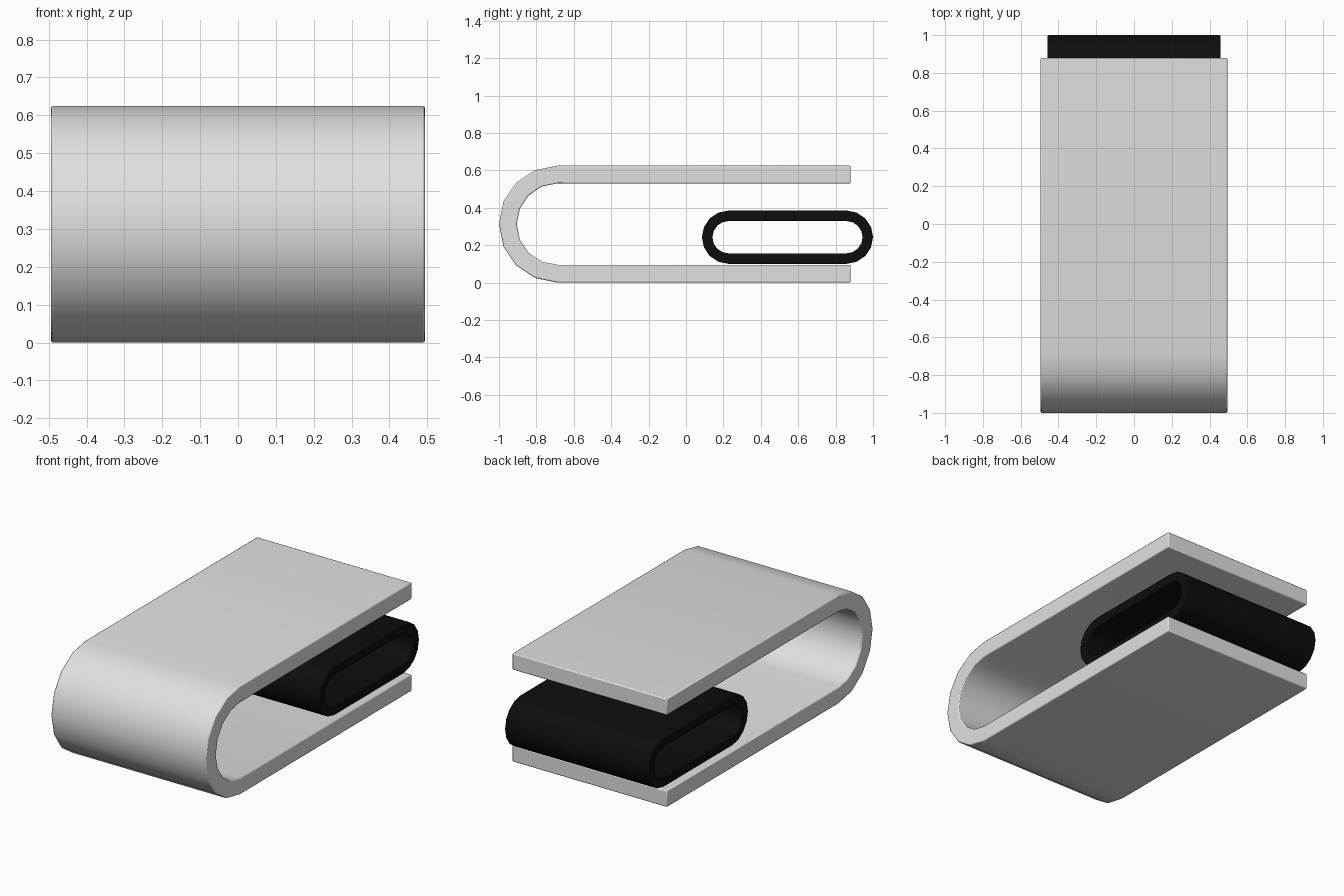
import bpy, bmesh, math

if "Cube" in bpy.data.objects:
    bpy.data.objects.remove(bpy.data.objects["Cube"])

def material(name, rgb):
    m = bpy.data.materials.new(name)
    m.diffuse_color = (*rgb, 1)
    m.use_nodes = True
    m.node_tree.nodes["Principled BSDF"].inputs["Base Color"].default_value = m.diffuse_color
    return m

silver = material("light grey", (0.75, 0.75, 0.75))
black = material("black", (0.004, 0.004, 0.004))

def arc(cy, cz, r, start, end, n=8):
    """Points of an arc in the y-z plane, angles in degrees."""
    pts = []
    for i in range(n + 1):
        a = math.radians(start + (end - start) * i / n)
        pts.append((cy + r * math.cos(a), cz + r * math.sin(a)))
    return pts

def band(name, outer, inner, half_width, closed, mat, bevel):
    """Sweep a strip between matching outer and inner outlines across x."""
    bm = bmesh.new()
    rings = [[bm.verts.new((x, y, z)) for y, z in pts]
             for x, pts in ((-half_width, outer), (half_width, outer),
                            (half_width, inner), (-half_width, inner))]
    n = len(outer)
    for i in range(n if closed else n - 1):
        j = (i + 1) % n
        for k in range(4):
            a, b = rings[k], rings[(k + 1) % 4]
            bm.faces.new((a[i], a[j], b[j], b[i]))
    if not closed:
        for i in (0, n - 1):
            bm.faces.new([r[i] for r in rings])
    bmesh.ops.recalc_face_normals(bm, faces=bm.faces)
    mesh = bpy.data.meshes.new(name)
    bm.to_mesh(mesh)
    bm.free()
    ob = bpy.data.objects.new(name, mesh)
    bpy.context.collection.objects.link(ob)
    mesh.materials.append(mat)
    mod = ob.modifiers.new("soft_edges", 'BEVEL')
    mod.width = bevel
    mod.segments = 2
    mod.limit_method = 'ANGLE'
    mod.angle_limit = math.radians(50)
    bpy.ops.object.select_all(action='DESELECT')
    ob.select_set(True)
    bpy.context.view_layer.objects.active = ob
    bpy.ops.object.shade_smooth_by_angle(angle=math.radians(40))
    return ob

# Folded outer band, open at the back
R, T, END = 0.3125, 0.095, 0.88
CY = -1 + R

def u_shape(r):
    return [(END, R + r)] + arc(CY, R, r, 90, 270) + [(END, R - r)]

band("folded_band", u_shape(R), u_shape(R - T), 0.494, False, silver, 0.006)

# Flattened inner loop resting on the lower leaf
r, t, cz = 0.1425, 0.056, 0.2425
y0, y1 = 0.085 + r, 1 - r

def loop(rad):
    return arc(y0, cz, rad, 90, 270) + arc(y1, cz, rad, -90, 90)

band("inner_loop", loop(r), loop(r - t), 0.458, True, black, 0.006)
